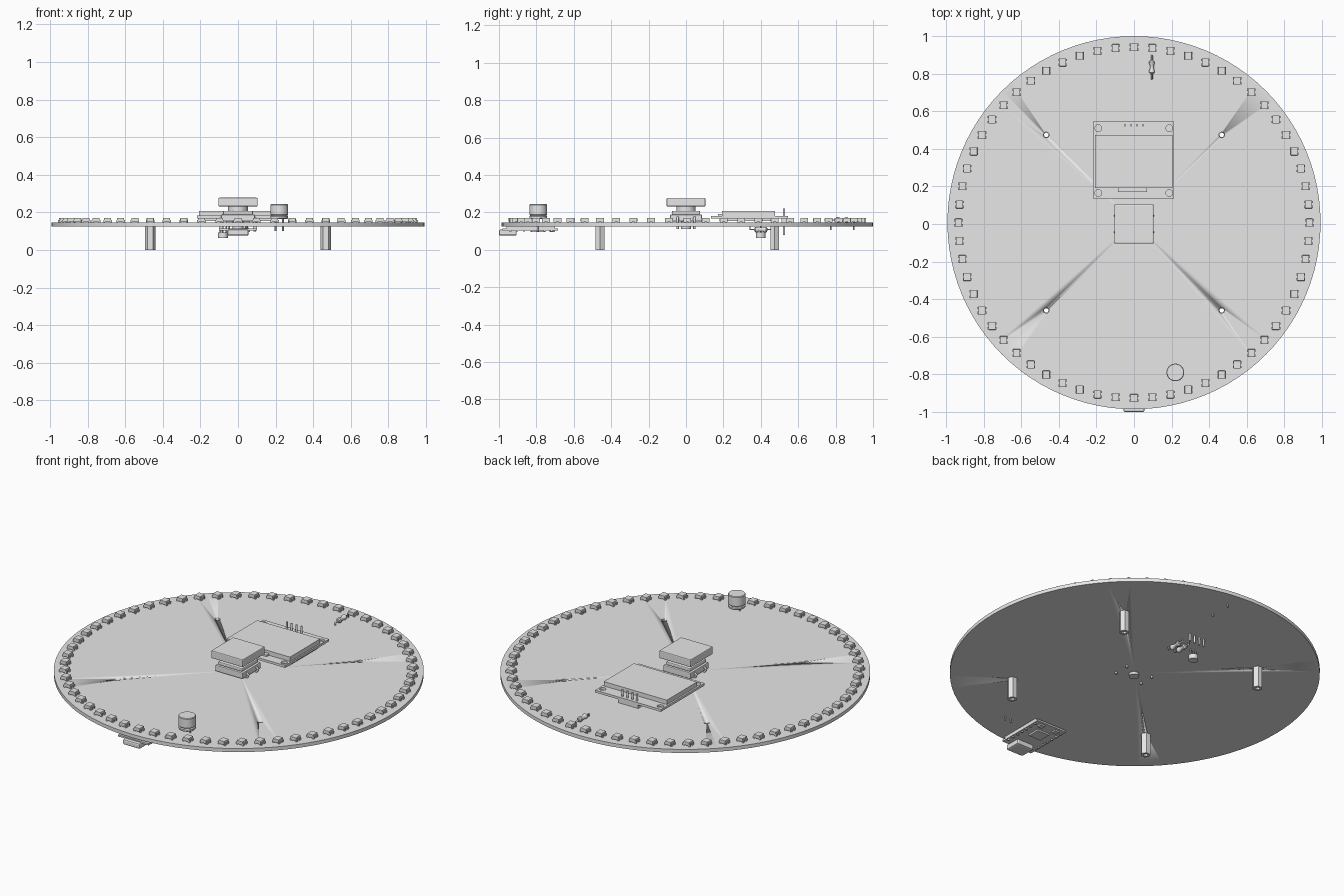
import bpy, bmesh, math
from mathutils import Matrix, Vector

if "Cube" in bpy.data.objects:
    bpy.data.objects.remove(bpy.data.objects["Cube"])

grey = bpy.data.materials.new("plain grey")
grey.use_nodes = True
grey.diffuse_color = (0.8, 0.8, 0.8, 1)
grey.node_tree.nodes["Principled BSDF"].inputs["Base Color"].default_value = (0.8, 0.8, 0.8, 1)

TOP, BOTTOM, CY = 0.145, 0.124, 0.007


def finish(name, bm):
    mesh = bpy.data.meshes.new(name)
    bmesh.ops.recalc_face_normals(bm, faces=bm.faces)
    bm.to_mesh(mesh)
    bm.free()
    mesh.materials.append(grey)
    obj = bpy.data.objects.new(name, mesh)
    bpy.context.collection.objects.link(obj)
    return obj


def add_box(bm, x, y, z, bevel=0):
    """Box from three (low, high) ranges."""
    size = [r[1] - r[0] for r in (x, y, z)]
    mid = Vector([(r[0] + r[1]) / 2 for r in (x, y, z)])
    made = bmesh.ops.create_cube(bm, size=1, matrix=Matrix.Translation(mid) @ Matrix.Diagonal((*size, 1)))
    if bevel:
        edges = list({e for v in made["verts"] for e in v.link_edges})
        bmesh.ops.bevel(bm, geom=edges, offset=bevel, segments=2, profile=0.5, affect="EDGES")


def box(name, x, y, z, bevel=0):
    bm = bmesh.new()
    add_box(bm, x, y, z, bevel)
    return finish(name, bm)


def lathe(name, profile, loc, sides=32, axis="Z"):
    """Spin (radius, height) points about the z axis, or lay the result along y."""
    bm = bmesh.new()
    verts = [bm.verts.new((r, 0, h)) for r, h in profile]
    for a, b in zip(verts, verts[1:]):
        bm.edges.new((a, b))
    bmesh.ops.spin(bm, geom=bm.verts[:] + bm.edges[:], axis=(0, 0, 1), cent=(0, 0, 0),
                   steps=sides, angle=math.tau)
    bmesh.ops.remove_doubles(bm, verts=bm.verts, dist=1e-5)
    if axis == "Y":
        bmesh.ops.rotate(bm, verts=bm.verts, matrix=Matrix.Rotation(math.pi / 2, 3, "X"))
    bmesh.ops.translate(bm, verts=bm.verts, vec=loc)
    obj = finish(name, bm)
    for o in bpy.context.selected_objects:
        o.select_set(False)
    bpy.context.view_layer.objects.active = obj
    obj.select_set(True)
    bpy.ops.object.shade_smooth_by_angle(angle=math.radians(35))
    return obj


def rod(name, r, x, y, z0, z1, sides=32):
    return lathe(name, [(0, z0), (r, z0), (r, z1), (0, z1)], (x, y, 0), sides)


def drill(target, holes, r):
    """Cut upright round holes through a part."""
    for x, y in holes:
        cutter = rod("hole_cutter", r, x, y, -1, 1, 16)
        mod = target.modifiers.new("hole", "BOOLEAN")
        mod.operation, mod.solver, mod.object = "DIFFERENCE", "EXACT", cutter
        bpy.context.view_layer.objects.active = target
        bpy.ops.object.modifier_apply(modifier=mod.name)
        bpy.data.objects.remove(cutter)


def wire(name, points, r=0.005):
    curve = bpy.data.curves.new(name, "CURVE")
    curve.dimensions, curve.bevel_depth, curve.bevel_resolution = "3D", r, 1
    curve.use_fill_caps = True
    line = curve.splines.new("POLY")
    line.points.add(len(points) - 1)
    for p, co in zip(line.points, points):
        p.co = (*co, 1)
    curve.materials.append(grey)
    obj = bpy.data.objects.new(name, curve)
    bpy.context.collection.objects.link(obj)


# Round board and its four hollow hexagonal standoffs
mounts = [(sx * 0.467, CY + sy * 0.467) for sx in (-1, 1) for sy in (-1, 1)]
board = rod("round_board", 0.993, 0, CY, BOTTOM, TOP, 96)
drill(board, mounts, 0.015)
for x, y in mounts:
    lathe("standoff", [(0.027, 0), (0.027, BOTTOM), (0.013, BOTTOM), (0.013, 0), (0.027, 0)], (x, y, 0), 6)

# Ring of sixty light chips, all square to the board
bm = bmesh.new()
add_box(bm, (-0.019, 0.019), (-0.021, 0.021), (0.004, 0.025), 0.002)
for sx in (-1, 1):
    for sy in (-1, 1):
        add_box(bm, sorted((sx * 0.014, sx * 0.023)), sorted((sy * 0.007, sy * 0.019)), (0, 0.015))
chip = finish("light_chip", bm)
for i in range(60):
    obj = chip if i == 0 else bpy.data.objects.new("light_chip", chip.data)
    if i:
        bpy.context.collection.objects.link(obj)
    a = math.tau * i / 60
    obj.location = (0.934 * math.sin(a), CY + 0.934 * math.cos(a), TOP)

# Display module: circuit plate, glass, ribbon, header
plate = box("display_plate", (-0.217, 0.214), (0.135, 0.545), (0.168, 0.182))
drill(plate, [(x, y) for x in (-0.19, 0.188) for y in (0.165, 0.51)], 0.018)
box("display_back", (-0.2, 0.2), (0.195, 0.47), (0.155, 0.168))
box("display_glass", (-0.207, 0.206), (0.192, 0.475), (0.182, 0.208))
box("display_ribbon", (-0.085, 0.07), (0.17, 0.192), (0.182, 0.192))
box("display_header", (-0.065, 0.065), (0.51, 0.54), (TOP, 0.168))
for i in range(4):
    wire("header_pin", [(-0.048 + 0.032 * i, 0.525, 0.08), (-0.048 + 0.032 * i, 0.525, 0.222)], 0.006)

# Push button with a square cap
box("button_base", (-0.09, 0.09), (-0.085, 0.085), (0.152, 0.188), 0.004)
box("button_cover", (-0.08, 0.08), (-0.076, 0.076), (0.188, 0.208), 0.006)
rod("button_stem", 0.052, 0, 0, 0.205, 0.238)
box("button_cap", (-0.104, 0.104), (-0.104, 0.104), (0.232, 0.278), 0.005)
rod("button_peg", 0.028, 0, 0, 0.11, 0.155)
for sx in (-1, 1):
    for y in (-0.045, 0.045):
        wire("button_leg", [(sx * 0.085, y, 0.175), (sx * 0.1, y, 0.165), (sx * 0.088, y, TOP),
                            (sx * 0.088, y, 0.112)], 0.007)

# Can capacitor with a crimped groove
lathe("capacitor_can", [(0, 0.165), (0.044, 0.165), (0.047, 0.169), (0.047, 0.178), (0.043, 0.183),
                        (0.047, 0.188), (0.047, 0.24), (0.044, 0.244), (0, 0.244)], (0.22, -0.79, 0))
for x in (0.2, 0.24):
    wire("capacitor_leg", [(x, -0.79, 0.1), (x, -0.79, 0.17)])


def resistor(x, y, z, reach, end):
    """Barrel along y with swollen ends and bent wires."""
    half = [(0, 0.036), (0.01, 0.034), (0.015, 0.028), (0.015, 0.018), (0.011, 0.011)]
    lathe("resistor_body", half + [(r, -h) for r, h in reversed(half)], (x, y, z), 16, "Y")
    wire("resistor_wire", [(x, y - reach, end), (x, y - reach, z), (x, y + reach, z), (x, y + reach, end)])


# One resistor above the board, two below
resistor(0.095, 0.835, 0.16, 0.062, 0.105)
for x in (0.0, 0.045):
    resistor(x, 0.4, 0.108, 0.058, 0.14)

# Transistor hanging below the board
rod("transistor_body", 0.026, -0.08, 0.4, 0.063, 0.092, 24)
for i in (-1, 0, 1):
    wire("transistor_leg", [(-0.08 + i * 0.014, 0.4, 0.08), (-0.08 + i * 0.02, 0.4, 0.14)], 0.004)

# Controller module below the front rim
module = box("controller_plate", (-0.1, 0.1), (-0.98, -0.685), (0.104, 0.114))
box("usb_socket", (-0.056, 0.056), (-1.0, -0.905), (0.076, 0.108), 0.008)
box("controller_chip", (-0.04, 0.04), (-0.83, -0.755), (0.095, 0.104))
for sx in (-1, 1):
    box("reset_key", *[sorted((sx * 0.035, sx * 0.065)), (-0.73, -0.7), (0.096, 0.104)])
    box("pin_strip", sorted((sx * 0.08, sx * 0.1)), (-0.96, -0.7), (0.114, BOTTOM))
    for i in range(7):
        wire("controller_pin", [(sx * 0.089, -0.94 + 0.037 * i, 0.097), (sx * 0.089, -0.94 + 0.037 * i, 0.12)], 0.007)
